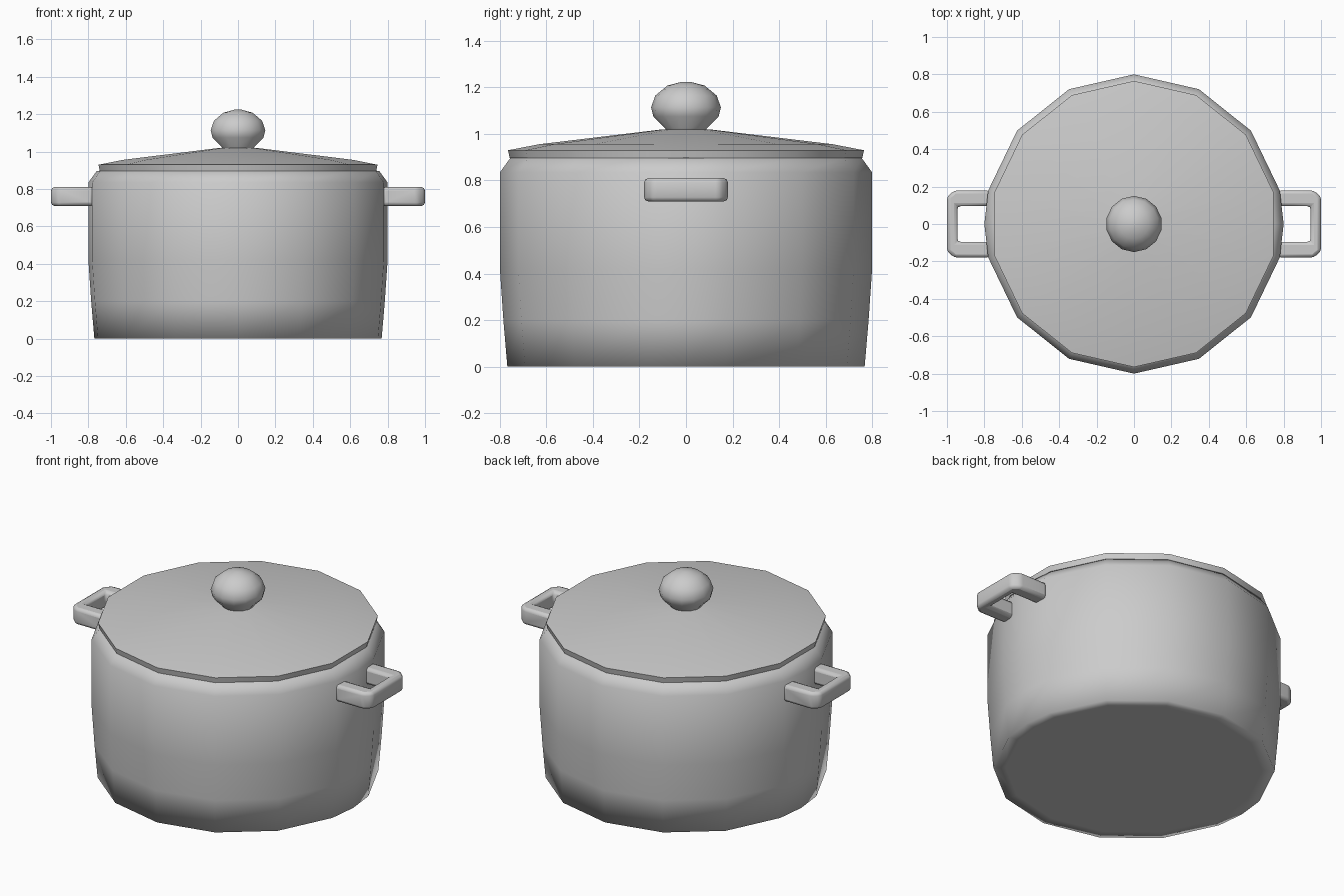
import bpy, bmesh, math

if "Cube" in bpy.data.objects:
    bpy.data.objects.remove(bpy.data.objects["Cube"])

STEP = math.tau / 14
ANGLES = [math.pi / 2 + i * STEP for i in range(14)]       # vertex on the y axis
BODY_ANGLES = sorted([a % math.tau for a in ANGLES] + [0, math.pi])  # extra column behind each handle


def finish(name, bm, angle=None):
    bmesh.ops.recalc_face_normals(bm, faces=bm.faces)
    mesh = bpy.data.meshes.new(name)
    bm.to_mesh(mesh)
    bm.free()
    obj = bpy.data.objects.new(name, mesh)
    bpy.context.collection.objects.link(obj)
    bpy.ops.object.select_all(action='DESELECT')
    obj.select_set(True)
    bpy.context.view_layer.objects.active = obj
    if angle is None:
        bpy.ops.object.shade_smooth()
    else:
        bpy.ops.object.shade_smooth_by_angle(angle=math.radians(angle))
    return obj


def lathe(name, profile, angles, angle=None):
    """Revolve an (r, z) profile around z and cap both ends."""
    bm = bmesh.new()
    rings = [[bm.verts.new((r * math.cos(a), r * math.sin(a), z)) for a in angles]
             for r, z in profile]
    n = len(angles)
    for low, high in zip(rings, rings[1:]):
        for i in range(n):
            j = (i + 1) % n
            bm.faces.new((low[i], low[j], high[j], high[i]))
    bm.faces.new(rings[0])
    bm.faces.new(rings[-1])
    return finish(name, bm, angle)


# Pot body
lathe("pot_body", [(0.70, 0), (0.768, 0), (0.785, 0.2), (0.80, 0.42), (0.80, 0.835),
                   (0.755, 0.897), (0.70, 0.90)], BODY_ANGLES)

# Shallow conical lid with a thin rim
lathe("lid", [(0.70, 0.895), (0.758, 0.897), (0.765, 0.93), (0.63, 0.956),
              (0.10, 1.02)], ANGLES, 40)

# Knob on a narrow neck
lathe("lid_knob", [(0.085, 1.01), (0.09, 1.025), (0.14, 1.075), (0.15, 1.115),
                   (0.132, 1.165), (0.08, 1.208), (0.02, 1.224)], ANGLES)

# Loop handles: half outline mirrored in y, extruded upward
HALF = [(0.77, 0.095), (0.945, 0.095), (0.945, -0.095), (0.77, -0.095), (0.77, -0.18),
        (0.96, -0.18), (1.0, -0.145), (1.0, 0.145), (0.96, 0.18), (0.77, 0.18)]
for side, name in ((1, "right_handle"), (-1, "left_handle")):
    bm = bmesh.new()
    face = bm.faces.new([bm.verts.new((side * x, y, 0.71)) for x, y in HALF])
    top = bmesh.ops.extrude_face_region(bm, geom=[face])["geom"]
    for v in top:
        if isinstance(v, bmesh.types.BMVert):
            v.co.z = 0.81
    handle = finish(name, bm, 50)
    bevel = handle.modifiers.new("rounded_edges", 'BEVEL')
    bevel.width = 0.018
    bevel.segments = 2
